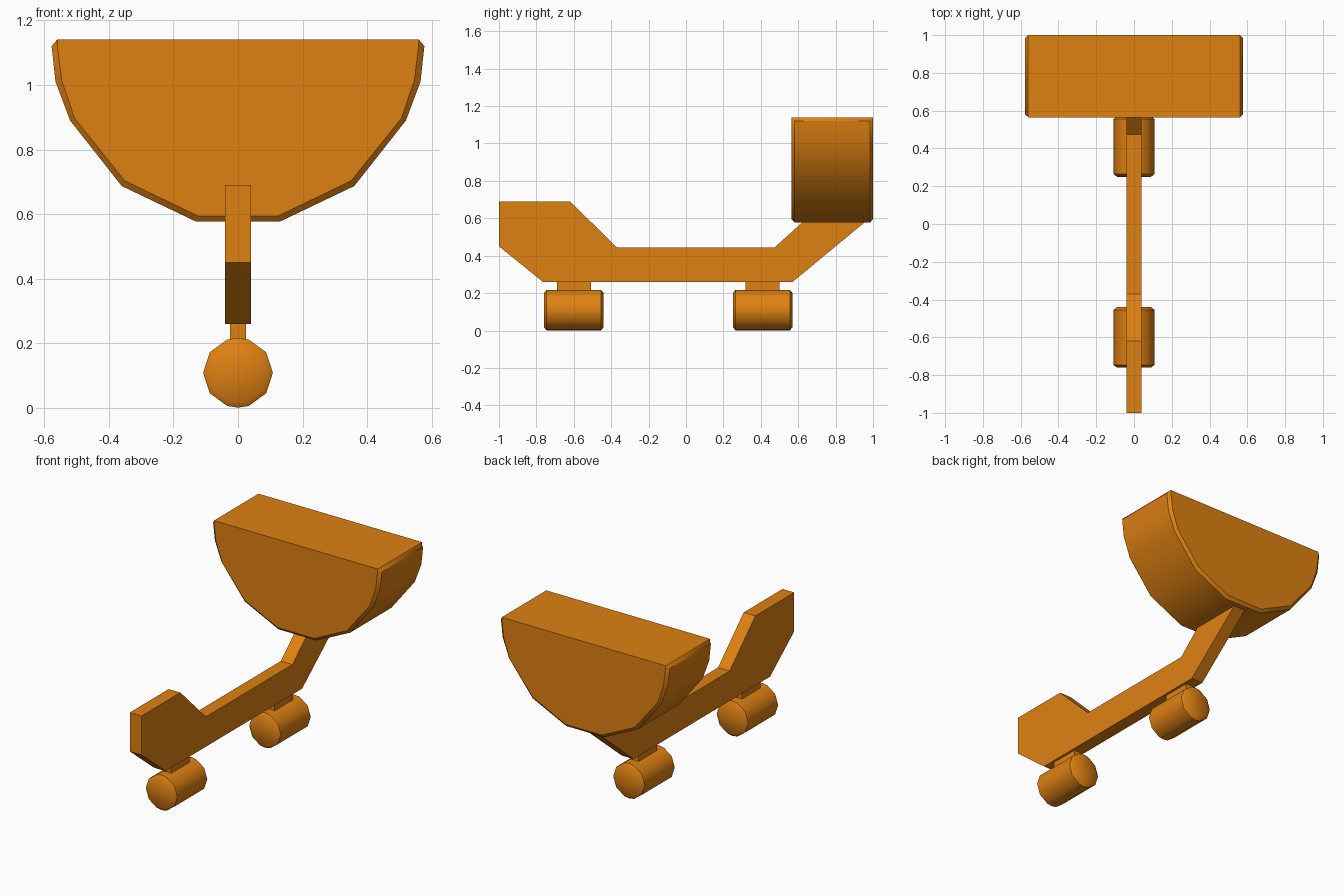
import bpy, bmesh, math

cube = bpy.data.objects.get("Cube")
if cube:
    bpy.data.objects.remove(cube, do_unlink=True)

# Single orange paint
orange = bpy.data.materials.new("orange paint")
orange.use_nodes = True
colour = (0.74, 0.22, 0.006, 1)
orange.diffuse_color = colour
orange.node_tree.nodes["Principled BSDF"].inputs["Base Color"].default_value = colour


def loft(name, rings, smooth=False):
    """Skin closed rings of equal length and cap both ends."""
    bm = bmesh.new()
    loops = [[bm.verts.new(p) for p in ring] for ring in rings]
    n = len(loops[0])
    for a, b in zip(loops, loops[1:]):
        for i in range(n):
            j = (i + 1) % n
            bm.faces.new((a[i], a[j], b[j], b[i]))
    bm.faces.new(loops[0])
    bm.faces.new(loops[-1])
    bmesh.ops.remove_doubles(bm, verts=bm.verts, dist=0.0005)
    bmesh.ops.recalc_face_normals(bm, faces=bm.faces)
    mesh = bpy.data.meshes.new(name)
    bm.to_mesh(mesh)
    bm.free()
    mesh.materials.append(orange)
    obj = bpy.data.objects.new(name, mesh)
    bpy.context.collection.objects.link(obj)
    if smooth:
        bpy.ops.object.select_all(action="DESELECT")
        bpy.context.view_layer.objects.active = obj
        obj.select_set(True)
        bpy.ops.object.shade_smooth_by_angle(angle=math.radians(40))
    return obj


def chamfered(name, inner, outer, y0, y1, c):
    """Extrude an x-z profile along y with chamfered end rims."""
    steps = [(inner, y0), (outer, y0 + c), (outer, y1 - c), (inner, y1)]
    return loft(name, [[(x, y, z) for x, z in prof] for prof, y in steps], True)


def mirrored(half):
    return half + [(-x, z) for x, z in reversed(half)]


# Half-round tub at the rear
tub_outer = mirrored([(0.56, 1.14), (0.577, 1.12), (0.565, 1.01),
                      (0.52, 0.89), (0.36, 0.687), (0.13, 0.577)])
tub_inner = mirrored([(0.56, 1.14), (0.559, 1.12), (0.546, 1.015),
                      (0.506, 0.897), (0.35, 0.703), (0.125, 0.595)])
chamfered("tub", tub_inner, tub_outer, 0.565, 1.0, 0.016)

# Cranked spine running front to back
side = [(-1, 0.69), (-0.62, 0.69), (-0.37, 0.445), (0.475, 0.445), (0.64, 0.595),
        (0.975, 0.595), (0.57, 0.26), (-0.765, 0.26), (-1, 0.45)]
loft("spine", [[(x, y, z) for y, z in side] for x in (-0.04, 0.04)])


# Ten-sided rollers, with extra points at top and bottom, hung from short necks
def roller_ring(r):
    angles = sorted([36 * i for i in range(10)] + [90, 270])
    return [(r * math.cos(math.radians(a)), 0.109 + r * math.sin(math.radians(a)))
            for a in angles]


for place, y in (("front", -0.6), ("rear", 0.41)):
    chamfered(place + "_roller", roller_ring(0.09), roller_ring(0.108),
              y - 0.16, y + 0.16, 0.014)
    loft(place + "_neck", [[(sx * 0.025, y + sy * 0.091, z)
                            for sx, sy in ((-1, -1), (1, -1), (1, 1), (-1, 1))]
                           for z in (0.18, 0.27)])
